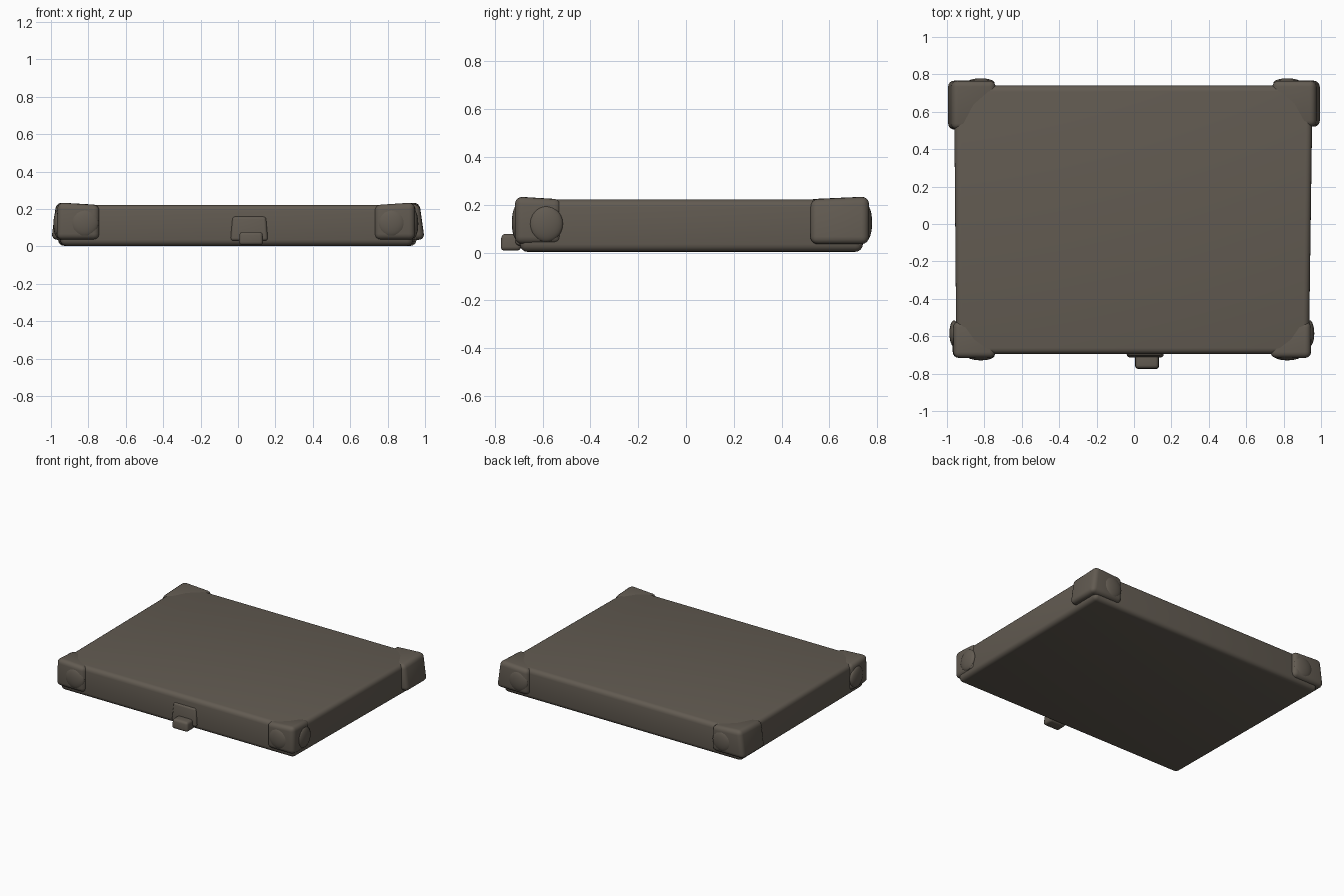
import bpy, bmesh, math

if "Cube" in bpy.data.objects:
    bpy.data.objects.remove(bpy.data.objects["Cube"])

mat = bpy.data.materials.new("dark warm grey")
mat.diffuse_color = (0.122, 0.104, 0.083, 1)
mat.use_nodes = True
mat.node_tree.nodes["Principled BSDF"].inputs["Base Color"].default_value = mat.diffuse_color


def finish(ob):
    ob.data.materials.append(mat)
    bpy.ops.object.select_all(action='DESELECT')
    ob.select_set(True)
    bpy.context.view_layer.objects.active = ob
    bpy.ops.object.shade_smooth_by_angle(angle=math.radians(50))


def block(name, bottom, top, bevel):
    """Rounded block lofted between two footprints of (x, y, z) points."""
    bm = bmesh.new()
    lo = [bm.verts.new(p) for p in bottom]
    hi = [bm.verts.new(p) for p in top]
    n = len(lo)
    bm.faces.new(lo)
    bm.faces.new(hi)
    for i in range(n):
        j = (i + 1) % n
        bm.faces.new((lo[i], lo[j], hi[j], hi[i]))
    bmesh.ops.recalc_face_normals(bm, faces=bm.faces)
    bmesh.ops.bevel(bm, geom=list(bm.edges), offset=bevel, segments=4,
                    profile=0.5, affect='EDGES', clamp_overlap=True)
    bmesh.ops.recalc_face_normals(bm, faces=bm.faces)
    me = bpy.data.meshes.new(name)
    bm.to_mesh(me)
    bm.free()
    ob = bpy.data.objects.new(name, me)
    bpy.context.collection.objects.link(ob)
    finish(ob)
    return ob


def box(name, x0, x1, y0, y1, z0, z1, bevel, inset=0):
    lo = [(x0, y0, z0), (x1, y0, z0), (x1, y1, z0), (x0, y1, z0)]
    hi = [(x0 + inset, y0 + inset, z1), (x1 - inset, y0 + inset, z1),
          (x1 - inset, y1, z1), (x0 + inset, y1, z1)]
    return block(name, lo, hi, bevel)


def stud(name, loc, size):
    bpy.ops.mesh.primitive_uv_sphere_add(segments=24, ring_count=12, location=loc)
    ob = bpy.context.object
    ob.name = name
    ob.scale = size
    finish(ob)


# flat case body, slightly narrower at the front
foot = [(-0.95, -0.695), (0.935, -0.695), (0.955, 0.74), (-0.962, 0.74)]
block("case_body", [(x, y, 0.003) for x, y in foot],
      [(x, y, 0.222) for x, y in foot], 0.032)

# corner guards: outer x at bottom and top, outer y, inner x, inner y
guards = [("front_left", -0.97, -0.965, -0.716, -0.74, -0.52),
          ("front_right", 0.947, 0.945, -0.716, 0.73, -0.52),
          ("back_left", -0.998, -0.972, 0.766, -0.74, 0.505),
          ("back_right", 0.998, 0.97, 0.766, 0.74, 0.52)]
for side, xb, xt, yo, xi, yi in guards:
    zb = 0.035
    block(side + "_corner_guard",
          [(xb, yo, zb), (xi, yo, zb), (xi, yi, zb), (xb, yi, zb)],
          [(xt, yo, 0.236), (xi, yo, 0.224), (xi, yi, 0.205), (xt, yi, 0.226)],
          0.032)
    # soft bumps on both outer faces of each guard
    sx = 1 if xb > 0 else -1
    sy = 1 if yo > 0 else -1
    stud(side + "_end_bump", (sx * 0.82, yo - sy * 0.012, 0.125),
         (0.075, 0.025, 0.075))
    if sy < 0:
        stud(side + "_side_bump", (xb - sx * 0.008, -0.585, 0.12),
             (0.025, 0.07, 0.075))

# latch mount and latch tab on the front
box("latch_mount", -0.04, 0.16, -0.714, -0.66, 0.03, 0.16, 0.015, 0.01)
box("latch_tab", 0.005, 0.135, -0.776, -0.69, 0.008, 0.078, 0.017, 0.004)
